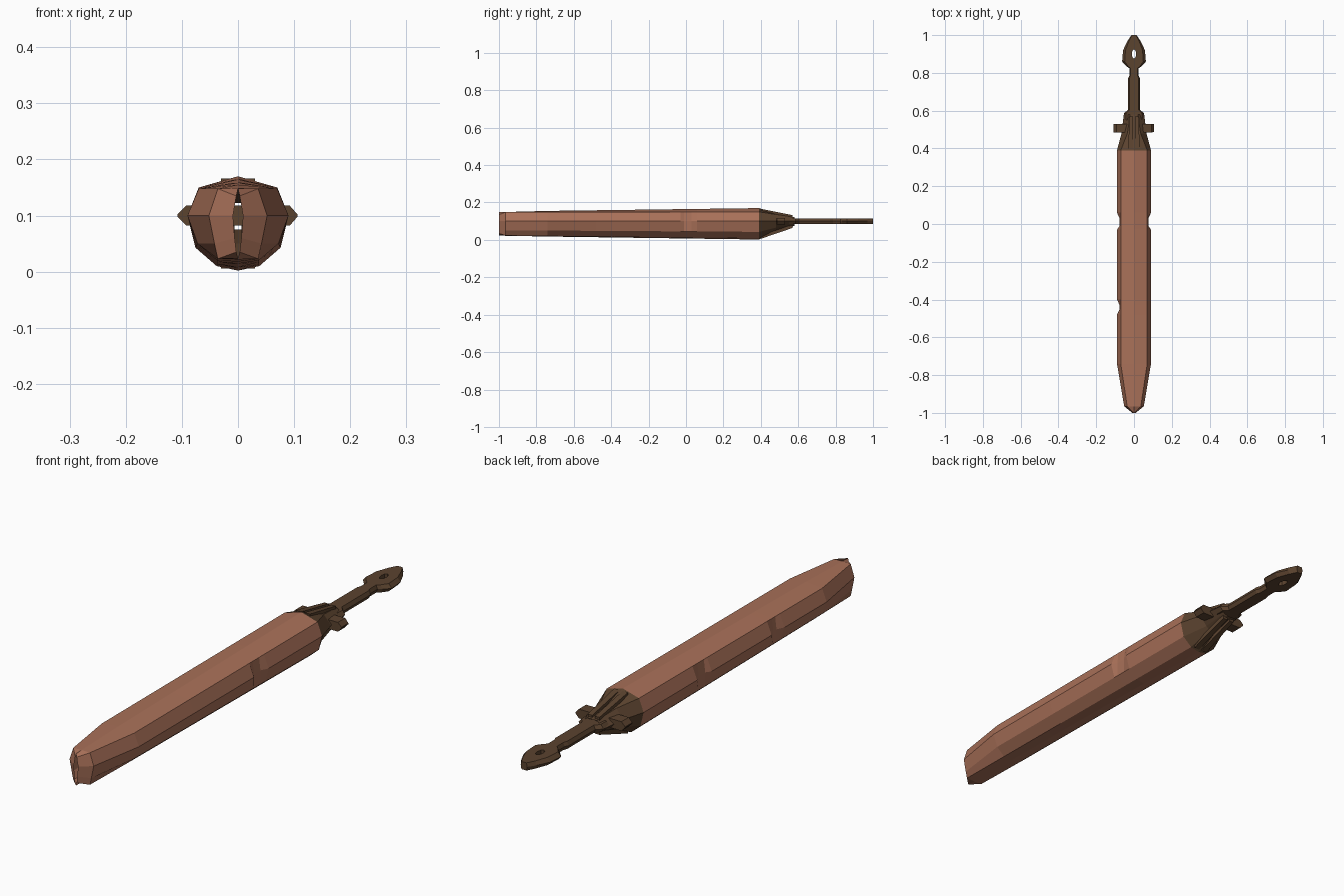
import bpy, bmesh, math

if "Cube" in bpy.data.objects:
    bpy.data.objects.remove(bpy.data.objects["Cube"])

def material(name, rgb):
    m = bpy.data.materials.new(name)
    m.diffuse_color = (*rgb, 1)
    m.use_nodes = True
    m.node_tree.nodes["Principled BSDF"].inputs["Base Color"].default_value = m.diffuse_color
    return m

blade_wood = material("reddish wood", (0.40, 0.165, 0.10))
dark_wood = material("dark wood", (0.105, 0.056, 0.028))

def loft(name, rings, mat, caps=True):
    """Join equal-length rings of 3D points into a tube."""
    bm = bmesh.new()
    vs = [[bm.verts.new(p) for p in r] for r in rings]
    n = len(rings[0])
    for a, b in zip(vs, vs[1:]):
        for i in range(n):
            j = (i + 1) % n
            bm.faces.new((a[i], a[j], b[j], b[i]))
    if caps:
        bm.faces.new(vs[0])
        bm.faces.new(vs[-1])
    bmesh.ops.recalc_face_normals(bm, faces=bm.faces)
    me = bpy.data.meshes.new(name)
    bm.to_mesh(me)
    bm.free()
    me.materials.append(mat)
    ob = bpy.data.objects.new(name, me)
    bpy.context.collection.objects.link(ob)
    return ob

def ring(half, y, left=0, right=0):
    """Mirror a half section (top to bottom); left/right push the side edges in."""
    r = [list(p) for p in half]
    l = [[-x, z] for x, z in half[-2:0:-1]]
    r[2][0] -= right
    l[2][0] += left          # point opposite r[2]
    return [(x, y, z) for x, z in r + l]

def mix(a, b, t):
    return [(p[0] + (q[0] - p[0]) * t, p[1] + (q[1] - p[1]) * t) for p, q in zip(a, b)]

# Half cross-sections (x, z)
full = [(0, .17), (.07, .15), (.09, .1), (.076, .043), (.038, .01), (0, .002)]
thin = [(0, .155), (.07, .148), (.09, .1), (.072, .05), (.037, .02), (0, .018)]
nose = [(0, .149), (.036, .148), (.052, .1), (.042, .05), (.036, .023), (0, .022)]
slit = [(0, .148), (.003, .135), (.009, .1), (.006, .06), (.003, .035), (0, .024)]

# Blade with slit tip and three edge notches
rings = [ring(slit, -1), ring(nose, -.965), ring(thin, -.74)]
for y, l, r in [(-.48, 0, 0), (-.45, .014, 0), (-.43, .014, 0), (-.40, 0, 0),
                (-.03, 0, 0), (-.01, .014, .014), (.03, .014, .014), (.06, 0, 0), (.39, 0, 0)]:
    rings.append(ring(mix(thin, full, (y + .74) / 1.13), y, l, r))
loft("blade", rings, blade_wood, caps=False)

# Faceted collar tapering into the handle
mid = [(0, .138), (.035, .136), (.066, .1), (.036, .065), (.02, .052), (0, .05)]
end = [(0, .122), (.02, .122), (.054, .1), (.03, .082), (.015, .076), (0, .075)]
loft("collar", [ring(full, .39), ring(mid, .48), ring(end, .58)], dark_wood, caps=False)
# Raised ribs on the collar, above and below
for name, z0, z1 in (("upper", .158, .124), ("lower", .016, .074)):
    for sx in (-1, 1):
        loft(f"{name}_rib_{'left' if sx < 0 else 'right'}",
             [[(sx * x, y, z + d) for x, d in ((.006, -.01), (w, -.01), (w, .008), (.006, .008))]
              for y, z, w in ((.40, z0, .03), (.57, z1, .025))], dark_wood)

# Flat handle with chamfered edges and spearhead pommel
rings = []
for y, w in [(.55, .054), (.585, .054), (.605, .032), (.77, .032), (.785, .025), (.825, .025),
             (.835, .04), (.86, .063), (.92, .058), (.97, .034), (1.0, .014)]:
    c = w * .78
    rings.append([(-w, y, .1), (-c, y, .115), (c, y, .115), (w, y, .1), (c, y, .085), (-c, y, .085)])
handle = loft("handle", rings, dark_wood)

# Lens-shaped hole in the pommel
hole = loft("hole_cutter", [[(.012 * math.cos(a * math.pi / 4), .9 + .024 * math.sin(a * math.pi / 4), z)
                             for a in range(8)] for z in (0, .2)], dark_wood)
mod = handle.modifiers.new("hole", 'BOOLEAN')
mod.operation, mod.object, mod.solver = 'DIFFERENCE', hole, 'EXACT'
bpy.context.view_layer.objects.active = handle
bpy.ops.object.modifier_apply(modifier="hole")
bpy.data.objects.remove(hole)

# Crossguard bar with pointed ends
def bar(x, y0, y1, h):
    return [(x, y0, .1 - h), (x, y1, .1 - h), (x, y1, .1 + h), (x, y0, .1 + h)]
loft("crossguard", [bar(-.108, .485, .53, .002), bar(-.092, .485, .53, .018),
                    bar(.092, .485, .53, .018), bar(.106, .487, .53, .002)], dark_wood)
